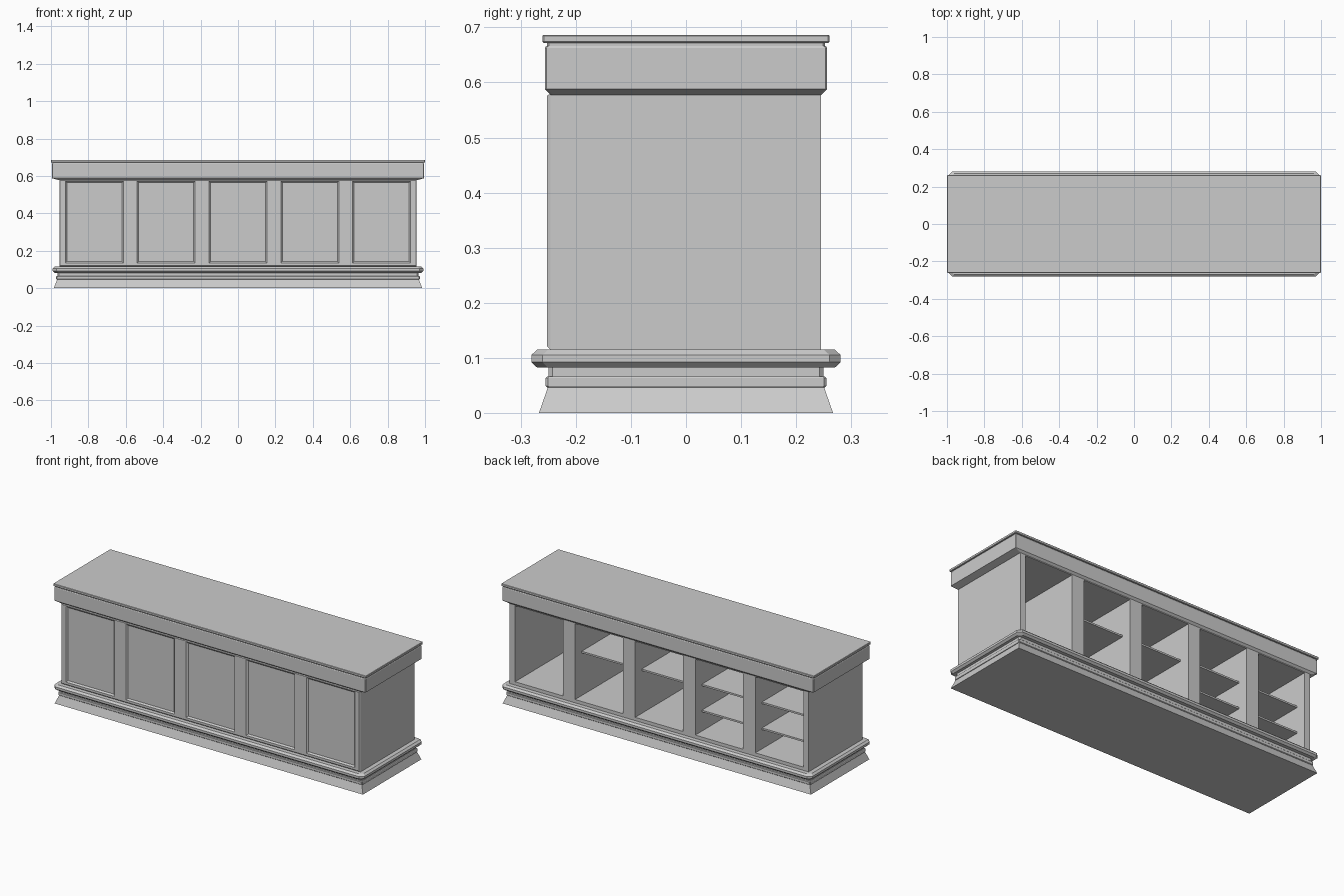
import bpy, bmesh

if "Cube" in bpy.data.objects:
    bpy.data.objects.remove(bpy.data.objects["Cube"])

PITCH = 0.384          # spacing of the five bays
Z0, Z1 = 0.134, 0.572  # bottom and top of the bay openings


def finish(name, bm):
    bmesh.ops.remove_doubles(bm, verts=bm.verts, dist=1e-5)
    bmesh.ops.recalc_face_normals(bm, faces=bm.faces)
    mesh = bpy.data.meshes.new(name)
    bm.to_mesh(mesh)
    bm.free()
    obj = bpy.data.objects.new(name, mesh)
    bpy.context.collection.objects.link(obj)
    return obj


def skin(bm, rings):
    """Join equal-length point rings into a closed solid."""
    loops = [[bm.verts.new(p) for p in r] for r in rings]
    n = len(loops[0])
    for a, b in zip(loops, loops[1:]):
        for i in range(n):
            j = (i + 1) % n
            bm.faces.new((a[i], a[j], b[j], b[i]))
    bm.faces.new(loops[0][::-1])
    bm.faces.new(loops[-1])


def course(name, profile, c=0.0):
    """Stacked moulding: profile of (half x, half y, z), corners cut by c."""
    def ring(x, y, z):
        if c == 0:
            return [(-x, -y, z), (x, -y, z), (x, y, z), (-x, y, z)]
        return [(-x + c, -y, z), (x - c, -y, z), (x, -y + c, z), (x, y - c, z),
                (x - c, y, z), (-x + c, y, z), (-x, y - c, z), (-x, -y + c, z)]
    bm = bmesh.new()
    skin(bm, [ring(*p) for p in profile])
    return finish(name, bm)


def rect(x, hw, y, za, zb):
    return [(x - hw, y, za), (x + hw, y, za), (x + hw, y, zb), (x - hw, y, zb)]


# Base mouldings
course("plinth", [(0.985, 0.267, 0), (0.967, 0.251, 0.046)])
course("base_band", [(0.97, 0.252, 0.046), (0.972, 0.255, 0.049),
                     (0.972, 0.255, 0.063), (0.97, 0.252, 0.066)], 0.004)
course("base_neck", [(0.965, 0.25, 0.066), (0.965, 0.25, 0.083)], 0.008)
course("base_rounded_moulding",
       [(0.98, 0.27, 0.082), (0.991, 0.281, 0.092),
        (0.991, 0.281, 0.105), (0.98, 0.27, 0.115)], 0.02)

# Cabinet body with slightly bevelled front frame
bm = bmesh.new()
skin(bm, [rect(0, 0.951, -0.252, 0.121, 0.576),
          rect(0, 0.955, -0.246, 0.115, 0.58),
          rect(0, 0.955, 0.245, 0.115, 0.58)])
body = finish("cabinet_body", bm)

# Cutters: shallow tapered front panels and deep rear compartments
bm = bmesh.new()
for i in range(-2, 3):
    x = i * PITCH
    t = 0.008
    skin(bm, [rect(x, 0.155 + t, -0.26, Z0 - t, Z1 + t),
              rect(x, 0.155 - t, -0.244, Z0 + t, Z1 - t)])
    skin(bm, [rect(x, 0.153, -0.225, Z0, Z1), rect(x, 0.153, 0.3, Z0, Z1)])
cutter = finish("bay_cutter", bm)
cutter.hide_render = True
mod = body.modifiers.new("bays", 'BOOLEAN')
mod.object = cutter
mod.operation = 'DIFFERENCE'
mod.solver = 'EXACT'
bpy.context.view_layer.objects.active = body
bpy.ops.object.modifier_apply(modifier=mod.name)
bpy.data.objects.remove(cutter)

# Shelves by bay: two bays with two, two bays with one, last bay empty
for i, heights in {-2: (0.255, 0.405), -1: (0.255, 0.405), 0: (0.39,), 1: (0.39,)}.items():
    for z in heights:
        bm = bmesh.new()
        skin(bm, [rect(i * PITCH, 0.153, -0.225, z - 0.01, z),
                  rect(i * PITCH, 0.153, 0.185, z - 0.01, z)])
        finish("shelf", bm)

# Cornice and counter top
course("cornice", [(0.957, 0.245, 0.577), (0.995, 0.256, 0.588), (0.995, 0.256, 0.663),
                   (0.993, 0.254, 0.666)], 0.003)
course("counter_neck", [(0.991, 0.252, 0.666), (0.991, 0.252, 0.673)], 0.003)
course("counter_top", [(0.998, 0.259, 0.672), (1.0, 0.261, 0.674),
                       (1.0, 0.261, 0.684), (0.998, 0.259, 0.686)], 0.003)
